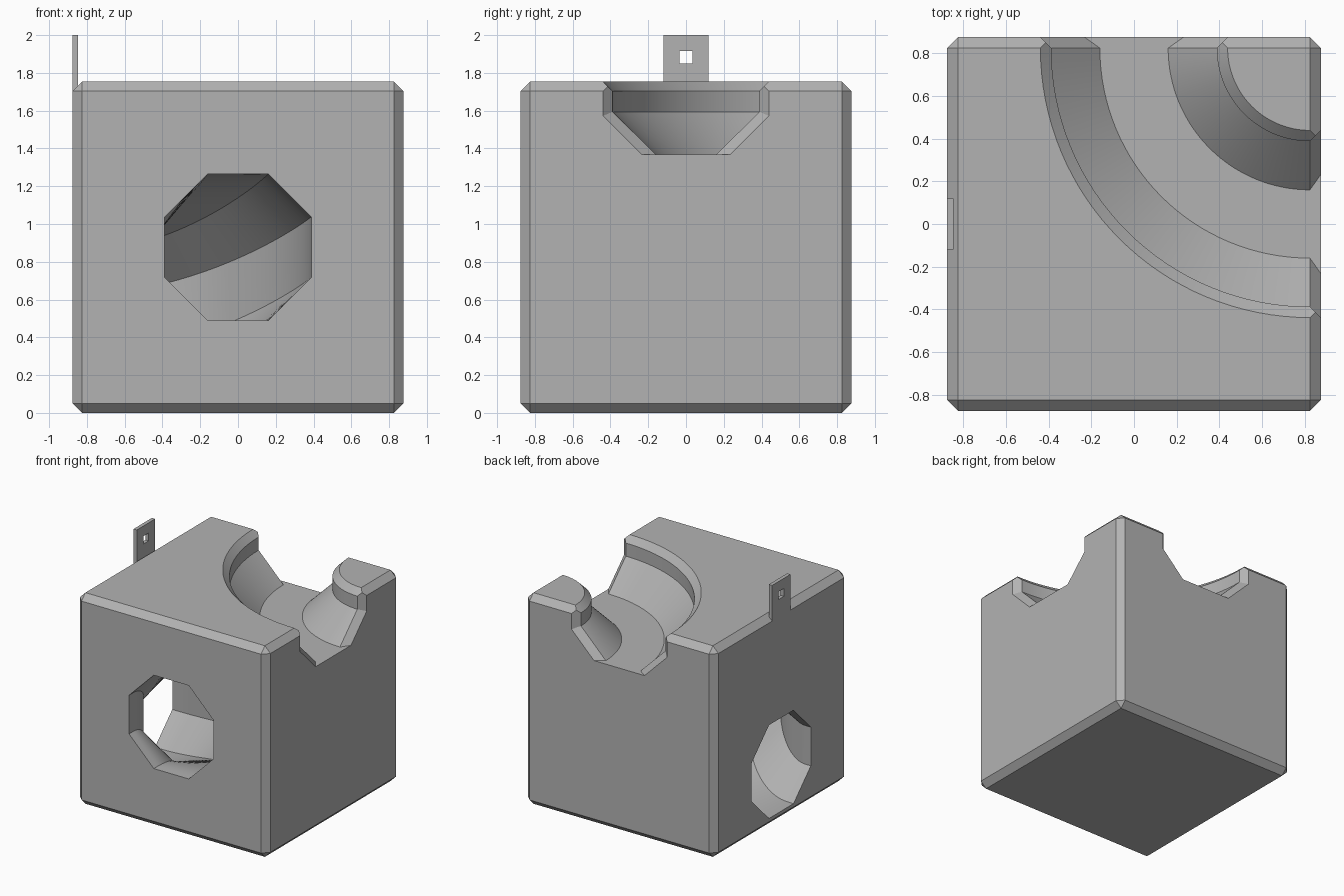
import bpy
import bmesh
from math import pi, sin, cos, radians, sqrt
from mathutils import Vector

if "Cube" in bpy.data.objects:
    bpy.data.objects.remove(bpy.data.objects["Cube"], do_unlink=True)

HALF, TOP, CHAMFER = 0.876, 1.754, 0.051
BEND = HALF - CHAMFER      # bends turn about the corner of the chamfered faces
SEGMENTS = 32

grey = bpy.data.materials.new("light grey")
grey.use_nodes = True
colour = (0.45, 0.45, 0.45, 1)
grey.diffuse_color = colour
grey.node_tree.nodes["Principled BSDF"].inputs["Base Color"].default_value = colour


def make_object(name, bm):
    bmesh.ops.recalc_face_normals(bm, faces=bm.faces)
    mesh = bpy.data.meshes.new(name)
    bm.to_mesh(mesh)
    bm.free()
    mesh.materials.append(grey)
    obj = bpy.data.objects.new(name, mesh)
    bpy.context.collection.objects.link(obj)
    return obj


def box(name, low, high, bevel=0):
    low, high = Vector(low), Vector(high)
    bm = bmesh.new()
    bmesh.ops.create_cube(bm, size=1)
    for v in bm.verts:
        v.co = (low + high) / 2 + v.co * (high - low)
    if bevel:
        bmesh.ops.bevel(bm, geom=bm.edges[:], offset=bevel, segments=1,
                        affect='EDGES', profile=0.5)
    return make_object(name, bm)


def sweep(name, centre, start, end, profile, overrun, drop=0):
    """Sweep a (radial offset, z) profile round a bend, running straight on at both ends."""
    stations = [(start, -overrun, 0)]
    stations += [(start + (end - start) * i / SEGMENTS, 0, i / SEGMENTS)
                 for i in range(SEGMENTS + 1)]
    stations.append((end, overrun, 1))
    turn = 1 if end > start else -1
    bm = bmesh.new()
    rings = []
    for angle, run, t in stations:
        sink = drop * t * t * (3 - 2 * t)
        ring = []
        for u, z in profile(abs(run)):
            r = BEND + u
            x = centre[0] + r * cos(angle) - turn * run * sin(angle)
            y = centre[1] + r * sin(angle) + turn * run * cos(angle)
            ring.append(bm.verts.new((x, y, z - sink)))
        rings.append(ring)
    for a, b in zip(rings, rings[1:]):
        for i in range(len(a)):
            j = (i + 1) % len(a)
            bm.faces.new((a[i], a[j], b[j], b[i]))
    bm.faces.new(rings[0])
    bm.faces.new(rings[-1])
    return make_object(name, bm)


def cut(target, cutter):
    mod = target.modifiers.new("cut", 'BOOLEAN')
    mod.operation = 'DIFFERENCE'
    mod.solver = 'EXACT'
    mod.object = cutter
    bpy.ops.object.select_all(action='DESELECT')
    bpy.context.view_layer.objects.active = target
    target.select_set(True)
    bpy.ops.object.modifier_apply(modifier=mod.name)
    bpy.data.objects.remove(cutter, do_unlink=True)


# Channel: lower half of an octagon with chamfered rims, flaring at the mouths
def channel_profile(flare):
    right = [(0.16 + flare * sqrt(2), TOP - 0.387),
             (0.388 + flare, TOP - 0.16 - flare * (sqrt(2) - 1)),
             (0.388 + flare, TOP - CHAMFER + flare),
             (0.488, TOP - CHAMFER + 0.1)]
    return right + [(-u, z) for u, z in reversed(right)]


# Tunnel: a full octagon
def tunnel_profile(_):
    r = 0.388 / cos(pi / 8)
    return [(r * cos(pi / 8 + k * pi / 4), 0.877 + r * sin(pi / 8 + k * pi / 4))
            for k in range(8)]


# Block with the open channel on top and the sinking tunnel inside
block = box("block", (-HALF, -HALF, 0), (HALF, HALF, TOP), CHAMFER)
cut(block, sweep("channel_cutter", (BEND, BEND), 1.5 * pi, pi, channel_profile, 0.08))
cut(block, sweep("tunnel_cutter", (-BEND, -BEND), 0, pi / 2, tunnel_profile, 0.1, 0.41))
bpy.ops.object.shade_smooth_by_angle(angle=radians(25))

# Upright tag with a square hole
tag = box("tag", (-HALF, -0.12, TOP - CHAMFER), (-HALF + 0.03, 0.12, 2))
cut(tag, box("hole_cutter", (-1, -0.034, 1.85), (-0.7, 0.034, 1.916)))
